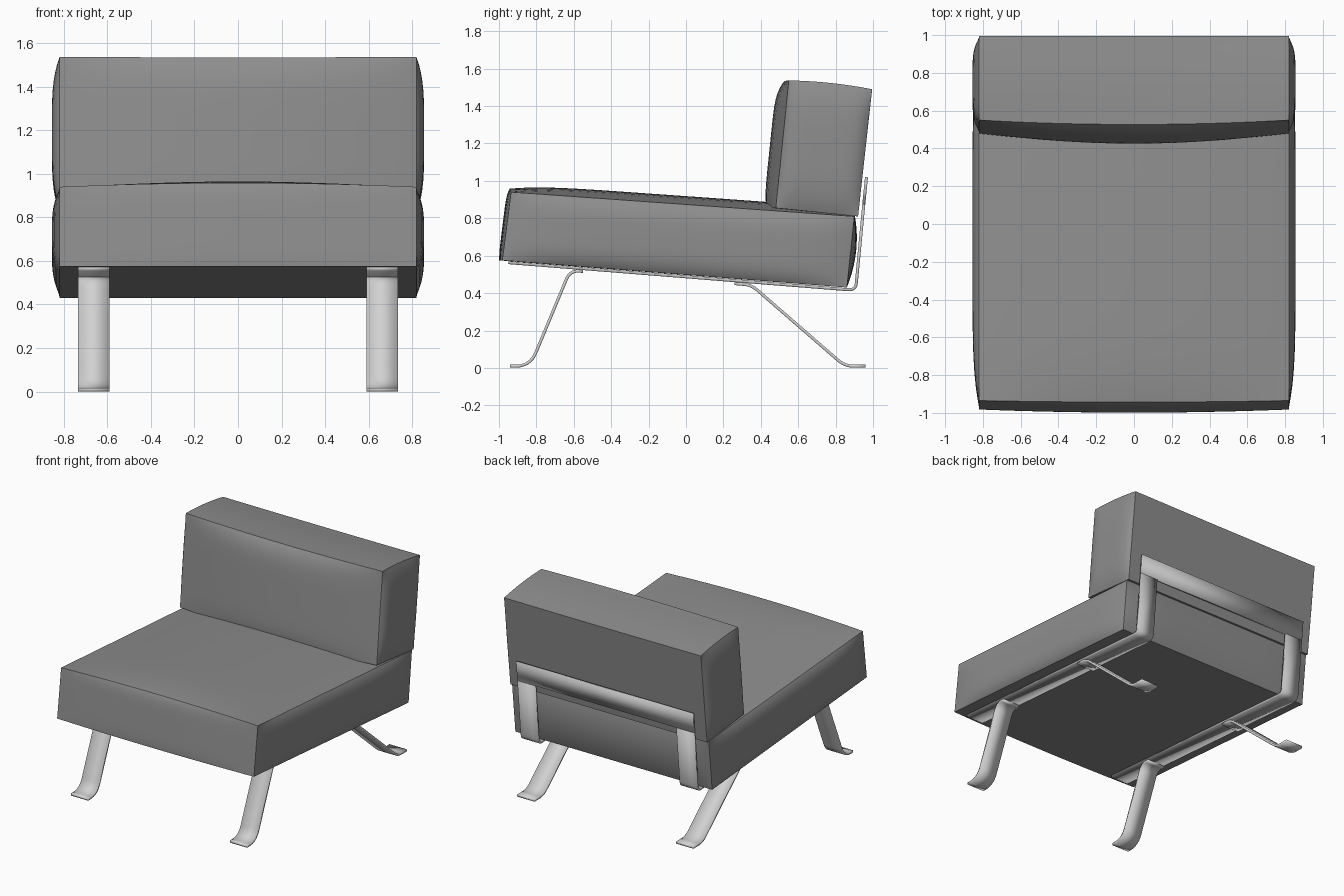
import bpy, bmesh, math
from mathutils import Vector

cube = bpy.data.objects.get("Cube")
if cube:
    bpy.data.objects.remove(cube, do_unlink=True)


def material(name, value):
    mat = bpy.data.materials.new(name)
    mat.use_nodes = True
    color = (value, value, value, 1)
    mat.diffuse_color = color
    mat.node_tree.nodes["Principled BSDF"].inputs["Base Color"].default_value = color
    return mat


fabric = material("grey fabric", 0.27)
leg_metal = material("light metal", 0.64)
frame_metal = material("satin metal", 0.54)


def add_object(name, bm, mat):
    bmesh.ops.recalc_face_normals(bm, faces=bm.faces)
    mesh = bpy.data.meshes.new(name)
    bm.to_mesh(mesh)
    bm.free()
    mesh.materials.append(mat)
    obj = bpy.data.objects.new(name, mesh)
    bpy.context.scene.collection.objects.link(obj)
    return obj


def fade(c, keep=0.0, power=6):
    """Bulge strength along one axis: full in the middle, `keep` at the ends."""
    return 1 - (1 - keep) * abs(c) ** power


def cushion(name, half_width, corners, front, back, top, side, sag=0.0):
    """Box with crisp seams and softly bulging panels.
    corners: (y, z) of front bottom, back bottom, front top, back top."""
    fb, bb, ft, bt = [Vector(c) for c in corners]
    bm = bmesh.new()
    bmesh.ops.create_cube(bm, size=2)
    bmesh.ops.subdivide_edges(bm, edges=bm.edges, cuts=19, use_grid_fill=True)
    for e in bm.edges:
        e.smooth = e.calc_face_angle() < 1
    for f in bm.faces:
        f.smooth = True
    for vert in bm.verts:
        # crowd the rows towards the seams
        u, v, w = [math.sin(c * math.pi / 2) for c in vert.co]
        s, t = (v + 1) / 2, (w + 1) / 2
        y, z = fb.lerp(bb, s).lerp(ft.lerp(bt, s), t)
        x = u * (half_width + side * fade(v) * fade(w, power=4))
        y -= front * (1 - s) * (1 - u * u) * fade(w, 0.35 if w > 0 else 0.75)
        y += back * s * fade(u) * fade(w, power=2)
        z += top * t * (1 - u * u) * fade(v, 0.4)
        z += sag * t * fade(v, power=2)
        vert.co = (x, y, z)
    return add_object(name, bm, fabric)


def rounded(points, reach):
    """Replace each inner corner of a path by a curve."""
    pts = [Vector(p) for p in points]
    path = [pts[0]]
    for a, b, c, r in zip(pts, pts[1:], pts[2:], reach):
        p, q = b + (a - b).normalized() * r, b + (c - b).normalized() * r
        for i in range(9):
            k = i / 8
            path.append(p.lerp(b, k).lerp(b.lerp(q, k), k))
    return path + [pts[-1]]


def strip(name, path, x0, x1, mat, thick=0.016):
    """Flat metal bar following a path in the side plane."""
    bm = bmesh.new()
    rings = []
    for i, p in enumerate(path):
        d = (path[min(i + 1, len(path) - 1)] - path[max(i - 1, 0)]).normalized()
        n = Vector((-d.y, d.x)) * thick / 2
        rings.append([bm.verts.new((x, *q)) for x, q in
                      ((x0, p + n), (x1, p + n), (x1, p - n), (x0, p - n))])
    for a, b in zip(rings, rings[1:]):
        for k in range(4):
            m = (k + 1) % 4
            bm.faces.new((a[k], a[m], b[m], b[k]))
    bm.faces.new(rings[0])
    bm.faces.new(rings[-1])
    for f in bm.faces:
        f.smooth = True
    for e in bm.edges:
        e.smooth = e.calc_face_angle() < 0.6
    return add_object(name, bm, mat)


# Upholstery
cushion("seat_cushion", 0.82,
        ((-0.982, 0.575), (0.86, 0.43), (-0.935, 0.94), (0.90, 0.81)),
        front=0.022, back=0.03, top=0.045, side=0.035)
cushion("back_cushion", 0.82,
        ((0.48, 0.855), (0.92, 0.81), (0.55, 1.537), (0.995, 1.49)),
        front=0.066, back=0, top=-0.006, side=0.035, sag=0.01)

# Frame: two rails bent up behind the back, joined by a wide crossbar
inner, outer = 0.59, 0.735
bar_low, bar_high = Vector((0.9505, 0.875)), Vector((0.965, 1.02))
rail = rounded([(-0.95, 0.563), (0.907, 0.415), bar_low], [0.04])
front_leg = rounded([(-0.55, 0.516), (-0.62, 0.521), (-0.833, 0.009), (-0.94, 0.009)],
                    [0.05, 0.08])
rear_leg = rounded([(0.26, 0.451), (0.35, 0.443), (0.85, 0.009), (0.96, 0.009)],
                   [0.04, 0.05])
for label, sign in (("left", 1), ("right", -1)):
    x0, x1 = sorted((sign * inner, sign * outer))
    strip(label + "_rail", rail, x0, x1, frame_metal)
    strip(label + "_front_leg", front_leg, x0, x1, leg_metal)
    strip(label + "_rear_leg", rear_leg, x0, x1, leg_metal)
strip("back_crossbar", [bar_low, bar_high], -outer, outer, frame_metal)
